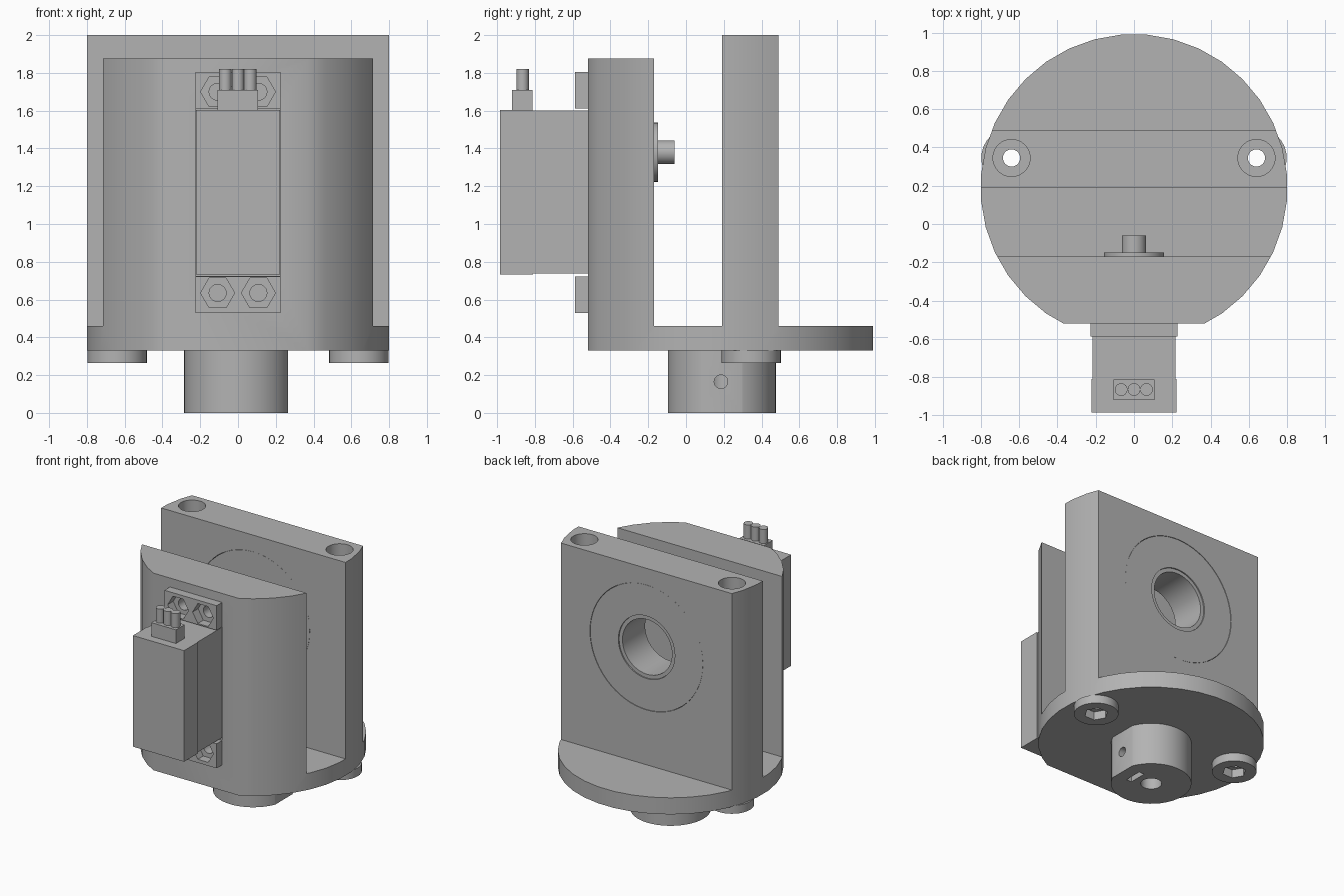
import bpy, bmesh, math

if "Cube" in bpy.data.objects:
    bpy.data.objects.remove(bpy.data.objects["Cube"])

grey = bpy.data.materials.new("plain grey")
grey.diffuse_color = (0.45, 0.45, 0.45, 1)
grey.use_nodes = True
grey.node_tree.nodes["Principled BSDF"].inputs["Base Color"].default_value = grey.diffuse_color


def prism(name, pts, axis, lo, hi):
    """Extrude a 2D outline along an axis: z -> (x,y), y -> (x,z), x -> (y,z)."""
    place = {'z': lambda a, b, c: (a, b, c),
             'y': lambda a, b, c: (a, c, b),
             'x': lambda a, b, c: (c, a, b)}[axis]
    bm = bmesh.new()
    low = [bm.verts.new(place(a, b, lo)) for a, b in pts]
    top = [bm.verts.new(place(a, b, hi)) for a, b in pts]
    n = len(pts)
    bm.faces.new(low)
    bm.faces.new(top)
    for i in range(n):
        j = (i + 1) % n
        bm.faces.new((low[i], low[j], top[j], top[i]))
    bmesh.ops.recalc_face_normals(bm, faces=bm.faces)
    me = bpy.data.meshes.new(name)
    bm.to_mesh(me)
    bm.free()
    me.materials.append(grey)
    ob = bpy.data.objects.new(name, me)
    bpy.context.collection.objects.link(ob)
    return ob


def ring(a, b, r, n=32, turn=0.0):
    return [(a + r * math.cos(turn + 2 * math.pi * i / n),
             b + r * math.sin(turn + 2 * math.pi * i / n)) for i in range(n)]


def box(name, x0, x1, y0, y1, z0, z1):
    return prism(name, [(x0, y0), (x1, y0), (x1, y1), (x0, y1)], 'z', z0, z1)


def carve(ob, *tools, op='DIFFERENCE'):
    """Apply a boolean for every tool and remove the tool."""
    for tool in tools:
        tool.hide_render = True
        m = ob.modifiers.new("cut", 'BOOLEAN')
        m.operation, m.solver, m.object = op, 'EXACT', tool
        bpy.context.view_layer.objects.active = ob
        bpy.ops.object.modifier_apply(modifier=m.name)
        bpy.data.objects.remove(tool)
    return ob


CY = 0.19            # centre of the round base in y
AXIS_Z = 1.38        # height of the drive axis
BOLT_X, BOLT_Y = 0.64, 0.345

# frame: front wall, floor, back wall and rear ledge, trimmed to a round plan
side = [(-0.52, 0.33), (1.1, 0.33), (1.1, 0.46), (0.49, 0.46), (0.49, 2.0),
        (0.19, 2.0), (0.19, 0.46), (-0.17, 0.46), (-0.17, 1.875), (-0.52, 1.875)]
frame = prism("frame", side, 'x', -1, 1)
carve(frame, prism("round_trim", ring(0, CY, 0.802, 36, math.radians(5)), 'z', -0.1, 2.2),
      op='INTERSECT')
# bearing seat and servo pocket
carve(frame, prism("seat_cut", ring(0, AXIS_Z, 0.49, 64), 'y', 0.1, 0.6),
      box("pocket_cut", -0.225, 0.225, -0.7, -0.2, 0.725, 1.615))
# long bolt holes with wide upper bore
for s in (-1, 1):
    carve(frame, prism("bolt_cut", ring(s * BOLT_X, BOLT_Y, 0.045), 'z', 0.2, 2.2),
          prism("bore_cut", ring(s * BOLT_X, BOLT_Y, 0.097), 'z', 0.6, 2.2))

# bearing with raised-edge inner race
bearing = prism("bearing", ring(0, AXIS_Z, 0.488, 64), 'y', 0.192, 0.488)
carve(bearing, prism("race_cut", ring(0, AXIS_Z, 0.245, 48), 'y', 0.1, 0.6))
race = prism("inner_race", ring(0, AXIS_Z, 0.244, 48), 'y', 0.2, 0.48)
carve(race, prism("race_cut", ring(0, AXIS_Z, 0.215, 48), 'y', 0.1, 0.6))

# bolt bosses under the base with hexagonal nut pockets
for s, label in ((-1, "left"), (1, "right")):
    boss = prism(label + "_boss", ring(s * BOLT_X, BOLT_Y, 0.158), 'z', 0.265, 0.33)
    carve(boss, prism("nut_cut", ring(s * BOLT_X, BOLT_Y, 0.085, 6), 'z', 0.2, 0.4))

# lower hub with a flat side, set-screw hole, shaft hole and nut slot
hub = prism("hub", ring(0, CY, 0.286, 48), 'z', 0, 0.33)
carve(hub, box("flat_cut", 0.265, 0.5, -0.5, 0.8, -0.1, 0.5),
      prism("shaft_cut", ring(0, CY, 0.075), 'z', -0.1, 0.28),
      prism("set_screw_cut", ring(0.185, 0.165, 0.036, 24), 'x', 0, 0.5),
      box("slot_cut", 0.125, 0.17, 0.12, 0.26, -0.1, 0.22))

# mounting tabs with hexagonal recesses, screw holes continue into the wall
for label, z0, z1, zc in (("lower", 0.53, 0.722, 0.635), ("upper", 1.612, 1.805, 1.70)):
    tab = box(label + "_tab", -0.226, 0.226, -0.588, -0.52, z0, z1)
    for s in (-1, 1):
        carve(tab, prism("hex_cut", ring(s * 0.108, zc, 0.09, 6), 'y', -0.7, -0.4))
        carve(frame, prism("screw_cut", ring(s * 0.108, zc, 0.045, 24), 'y', -0.7, -0.3))

# servo case and wider outer cover
box("servo_case", -0.216, 0.216, -0.81, -0.201, 0.737, 1.602)
box("servo_cover", -0.222, 0.222, -0.985, -0.81, 0.732, 1.603)

# cable connector with three pins
box("connector", -0.108, 0.106, -0.92, -0.812, 1.60, 1.71)
for i, x in enumerate((-0.067, 0.0, 0.065)):
    prism("pin_%d" % (i + 1), ring(x, -0.865, 0.033, 24), 'z', 1.70, 1.82)

# output horn and its shaft
prism("horn_disc", ring(0, AXIS_Z, 0.157, 40), 'y', -0.172, -0.148)
prism("horn_shaft", ring(0, AXIS_Z, 0.063, 32), 'y', -0.15, -0.06)

# smooth the round sides, keep the edges crisp
for ob in list(bpy.context.collection.objects):
    bpy.ops.object.select_all(action='DESELECT')
    ob.select_set(True)
    bpy.context.view_layer.objects.active = ob
    bpy.ops.object.shade_smooth_by_angle(angle=math.radians(30))
